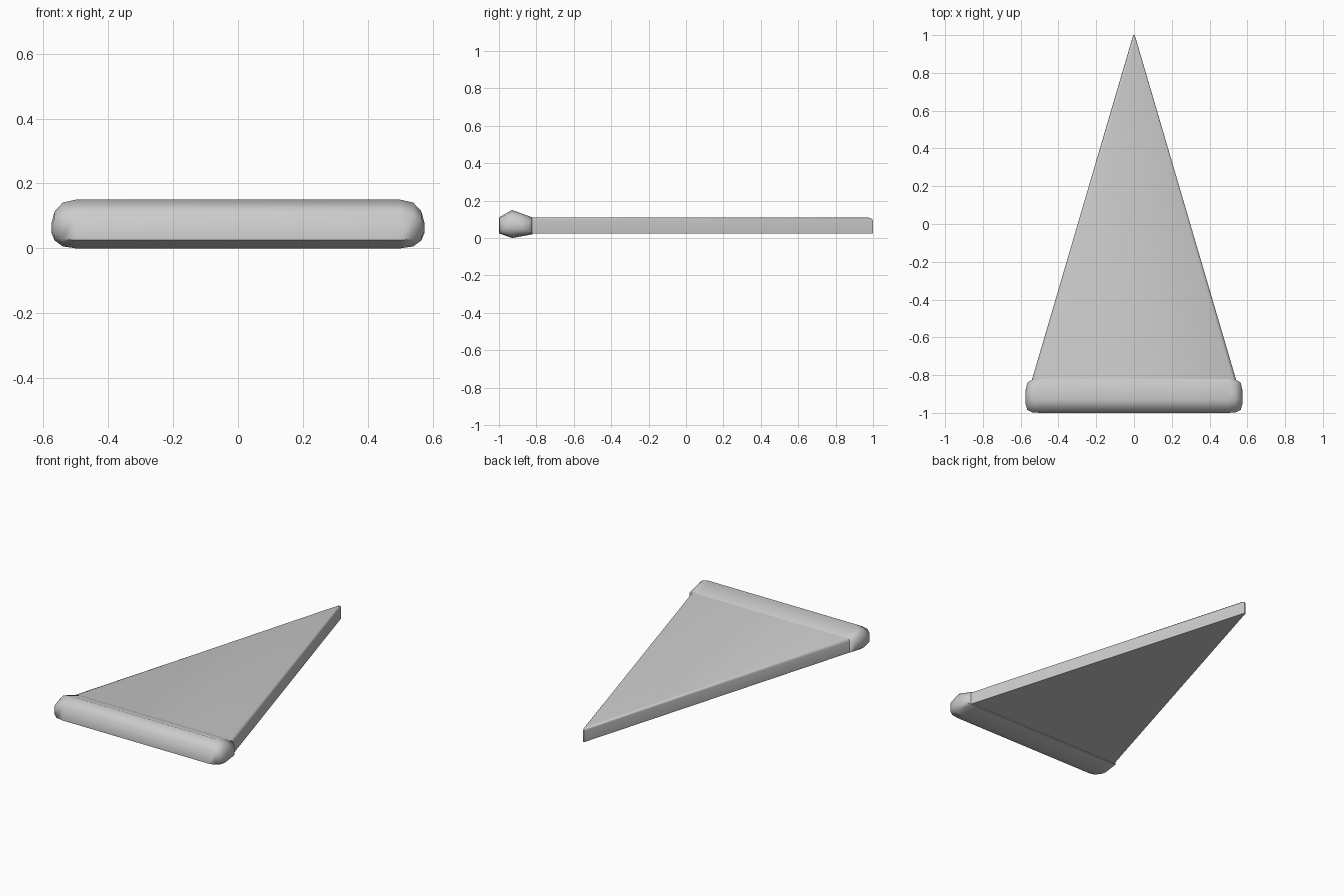
import bpy, bmesh, math

cube = bpy.data.objects.get("Cube")
if cube:
    bpy.data.objects.remove(cube, do_unlink=True)

grey = bpy.data.materials.new("plain grey")
grey.use_nodes = True
colour = (0.6, 0.6, 0.6, 1)
grey.diffuse_color = colour
grey.node_tree.nodes["Principled BSDF"].inputs["Base Color"].default_value = colour


def loft(name, rings, angle):
    """Skin a list of closed rings, cap both ends and shade smooth."""
    bm = bmesh.new()
    loops = [[bm.verts.new(p) for p in ring] for ring in rings]
    for a, b in zip(loops, loops[1:]):
        for i in range(len(a)):
            j = (i + 1) % len(a)
            bm.faces.new((a[i], a[j], b[j], b[i]))
    bm.faces.new(loops[0][::-1])
    bm.faces.new(loops[-1])
    bmesh.ops.recalc_face_normals(bm, faces=bm.faces)
    mesh = bpy.data.meshes.new(name)
    bm.to_mesh(mesh)
    bm.free()
    mesh.materials.append(grey)
    obj = bpy.data.objects.new(name, mesh)
    bpy.context.collection.objects.link(obj)
    bpy.ops.object.select_all(action="DESELECT")
    obj.select_set(True)
    bpy.context.view_layer.objects.active = obj
    bpy.ops.object.shade_smooth_by_angle(angle=math.radians(angle))
    return obj


# Crust: six-sided roll along x with rounded ends
section = [(-1, 0.11), (-0.93, 0.15), (-0.82, 0.11),
           (-0.82, 0.02), (-0.93, 0), (-1, 0.025)]
pivot_y, pivot_z = -0.92, 0.06
half = [(0.5, 1, 1), (0.54, 0.96, 0.9), (0.565, 0.8, 0.6), (0.575, 0.35, 0.2)]
stations = [(-x, sy, sz) for x, sy, sz in reversed(half)] + half
loft("crust", [[(x, pivot_y + (y - pivot_y) * sy, pivot_z + (z - pivot_z) * sz)
                for y, z in section] for x, sy, sz in stations], 65)


# Wedge: flat triangular slab with a softened top rim
def triangle(inset, z):
    return [(-0.545 + inset, -0.84, z), (0.545 - inset, -0.84, z),
            (0.004, 1 - inset * 1.5, z), (-0.004, 1 - inset * 1.5, z)]


loft("slice", [triangle(0, 0.025), triangle(0, 0.095),
               triangle(0.006, 0.105), triangle(0.018, 0.11)], 50)
